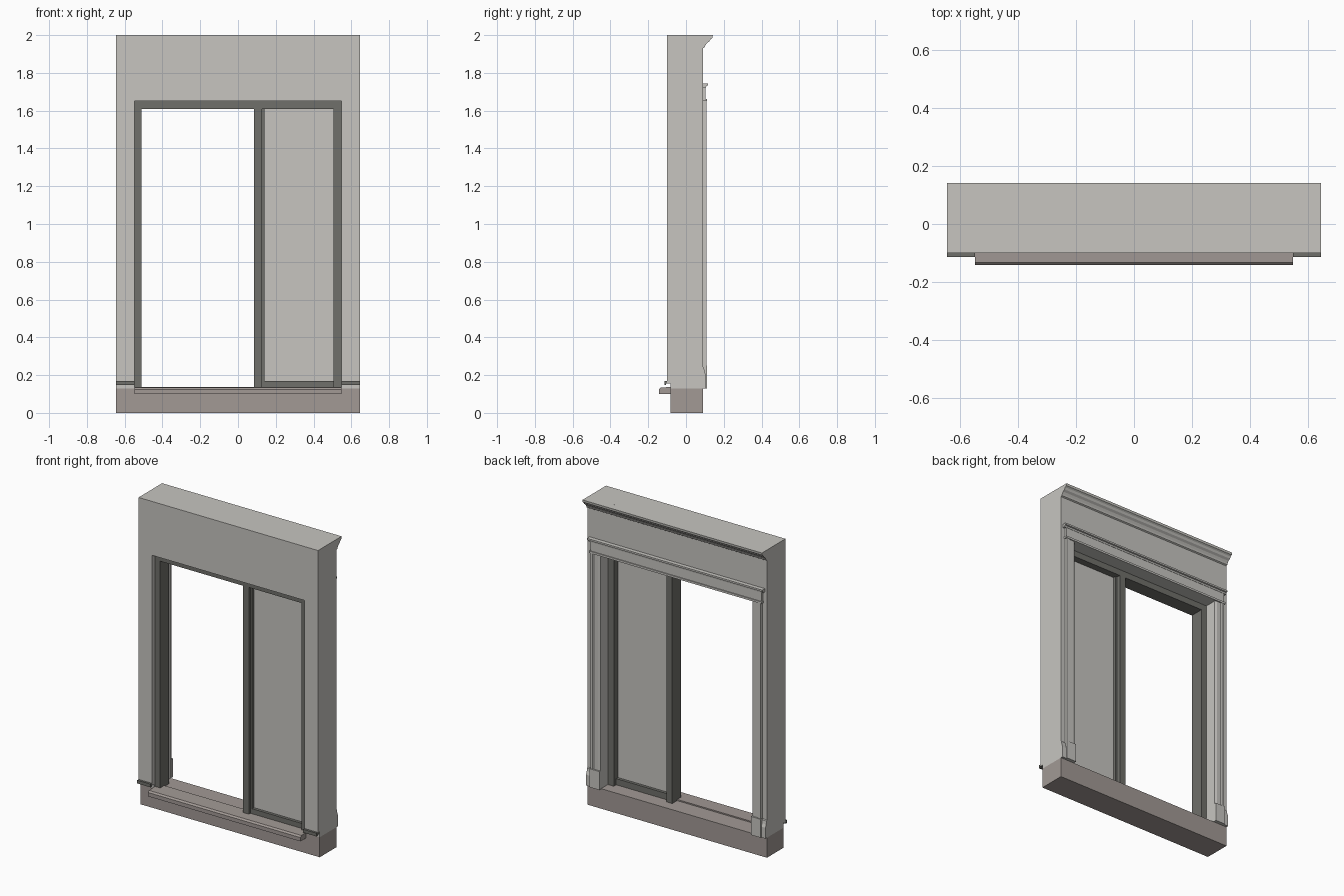
import bpy
import bmesh

if "Cube" in bpy.data.objects:
    bpy.data.objects.remove(bpy.data.objects["Cube"])


def material(name, r, g, b):
    m = bpy.data.materials.new(name)
    m.use_nodes = True
    m.diffuse_color = (r, g, b, 1)
    m.node_tree.nodes["Principled BSDF"].inputs["Base Color"].default_value = (r, g, b, 1)
    return m


WALL = material("pale grey", 0.57, 0.56, 0.53)
STONE = material("warm grey stone", 0.36, 0.32, 0.30)
FRAME = material("dark grey", 0.16, 0.16, 0.145)


def extrude(name, outline, axis, start, end, mat):
    """Sweep a closed outline along x (outline in y,z), y (x,z) or z (x,y)."""
    bm = bmesh.new()
    place = {"x": lambda p, t: (t, p[0], p[1]),
             "y": lambda p, t: (p[0], t, p[1]),
             "z": lambda p, t: (p[0], p[1], t)}[axis]
    face = bm.faces.new([bm.verts.new(place(p, start)) for p in outline])
    moved = bmesh.ops.extrude_face_region(bm, geom=[face])["geom"]
    for v in moved:
        if isinstance(v, bmesh.types.BMVert):
            v.co["xyz".index(axis)] += end - start
    bmesh.ops.recalc_face_normals(bm, faces=bm.faces)
    mesh = bpy.data.meshes.new(name)
    bm.to_mesh(mesh)
    bm.free()
    mesh.materials.append(mat)
    obj = bpy.data.objects.new(name, mesh)
    bpy.context.collection.objects.link(obj)
    return obj


def box(name, x, y, z, mat):
    return extrude(name, [(x[0], y[0]), (x[1], y[0]), (x[1], y[1]), (x[0], y[1])],
                   "z", z[0], z[1], mat)


def arch(bottom):
    """Wall outline with the opening cut up from the bottom."""
    return [(-W, bottom), (-W, 2), (W, 2), (W, bottom),
            (OPEN, bottom), (OPEN, HEAD), (-OPEN, HEAD), (-OPEN, bottom)]


W, OPEN, HEAD, BASE = 0.645, 0.548, 1.65, 0.13
BACK = 0.09

# Wall core, front cladding, base and sill
extrude("wall_core", arch(BASE), "y", -0.082, BACK, WALL)
extrude("front_cladding", arch(0.155), "y", -0.10, -0.082, WALL)
box("base", (-W, W), (-0.082, BACK), (0, BASE), STONE)
extrude("sill", [(-0.03, 0.10), (-0.142, 0.10), (-0.142, 0.125), (-0.132, 0.135),
                 (-0.03, 0.138)], "x", -OPEN, OPEN, STONE)

# Window frame
FY = (-0.07, 0.02)
box("frame_left_jamb", (-OPEN, -0.51), FY, (BASE, HEAD), FRAME)
box("frame_right_jamb", (0.505, OPEN), FY, (BASE, HEAD), FRAME)
box("frame_head", (-0.51, 0.505), FY, (1.61, HEAD), FRAME)
box("frame_mullion", (0.085, 0.127), FY, (BASE, 1.61), FRAME)

# Fixed sash and its pane
SY = (-0.055, -0.005)
box("sash_stile", (0.127, 0.14), SY, (BASE, 1.61), FRAME)
box("sash_bottom_rail", (0.14, 0.505), SY, (BASE, 0.17), FRAME)
box("pane", (0.14, 0.505), (-0.036, -0.024), (0.17, 1.61), WALL)

# Trim that repeats at each side of the opening
for side, s in (("left", 1), ("right", -1)):
    extrude(side + "_flashing", [(-0.08, 0.168), (-0.114, 0.168), (-0.114, 0.147),
                                 (-0.105, 0.147), (-0.105, 0.155), (-0.08, 0.155)],
            "x", s * OPEN, s * W, FRAME)
    extrude(side + "_casing",
            [(s * 0.545, BACK), (s * 0.545, 0.098), (s * 0.56, 0.103), (s * 0.59, 0.103),
             (s * 0.595, 0.108), (s * 0.612, 0.108), (s * 0.612, BACK)],
            "z", 0.24, HEAD, WALL)
    box(side + "_plinth_block", (s * 0.545, s * 0.615), (BACK, 0.112), (BASE, 0.25), WALL)
    extrude(side + "_baseboard",
            [(BACK, BASE), (0.105, BASE), (0.105, 0.20), (0.098, 0.22), (0.095, 0.24),
             (BACK, 0.245)], "x", s * 0.615, s * W, WALL)

# Head casing with its cap, and the crown moulding
box("head_casing", (-0.615, 0.615), (BACK, 0.104), (HEAD, 1.725), WALL)
box("head_bead", (-0.62, 0.62), (BACK, 0.110), (HEAD, 1.663), WALL)
extrude("head_cap", [(BACK, 1.722), (0.106, 1.722), (0.108, 1.732), (0.117, 1.734),
                     (0.117, 1.745), (BACK, 1.745)], "x", -0.63, 0.63, WALL)
extrude("crown_moulding", [(BACK, 1.93), (0.098, 1.935), (0.102, 1.945), (0.110, 1.957),
                           (0.123, 1.966), (0.130, 1.978), (0.140, 1.985),
                           (0.142, 2.0), (BACK, 2.0)], "x", -W, W, WALL)
